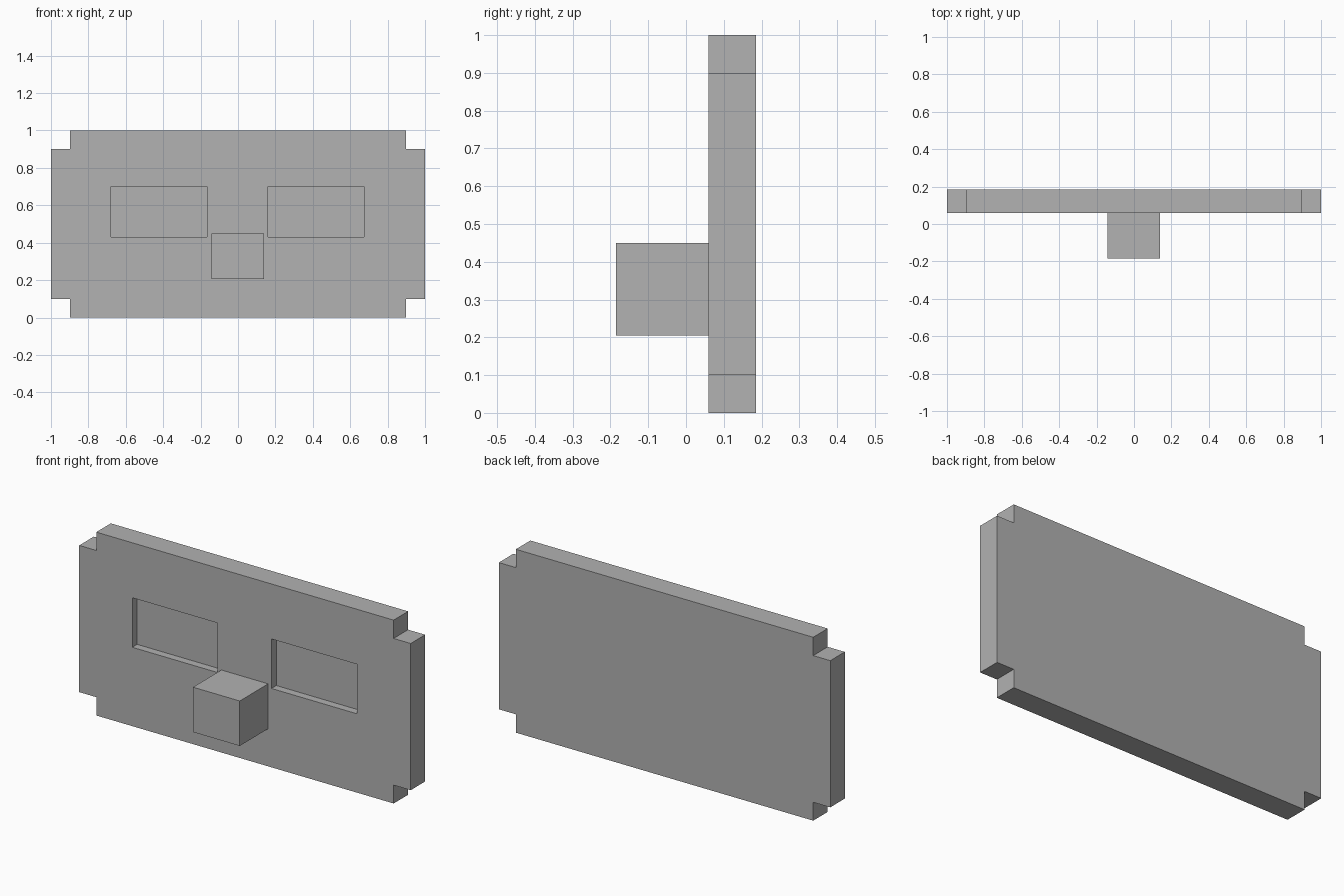
import bpy
import bmesh
from mathutils import Vector

default = bpy.data.objects.get("Cube")
if default:
    bpy.data.objects.remove(default, do_unlink=True)

# Single plain grey material
grey = bpy.data.materials.new("plain grey")
grey.use_nodes = True
colour = (0.445, 0.445, 0.445, 1)
grey.diffuse_color = colour
grey.node_tree.nodes["Principled BSDF"].inputs["Base Color"].default_value = colour

FRONT, BACK = 0.06, 0.185
RECESS = 0.042


def add_object(name, bm):
    bmesh.ops.recalc_face_normals(bm, faces=bm.faces)
    mesh = bpy.data.meshes.new(name)
    bm.to_mesh(mesh)
    bm.free()
    mesh.materials.append(grey)
    obj = bpy.data.objects.new(name, mesh)
    bpy.context.collection.objects.link(obj)
    return obj


def box(name, low, high):
    low, high = Vector(low), Vector(high)
    bm = bmesh.new()
    bmesh.ops.create_cube(bm, size=1)
    bmesh.ops.scale(bm, vec=high - low, verts=bm.verts)
    bmesh.ops.translate(bm, vec=(low + high) / 2, verts=bm.verts)
    return add_object(name, bm)


# Face plate: outline with a square notch at each corner, extruded to the back
W, N, H, C = 1.0, 0.897, 1.0, 0.1
right_half = [(N, 0), (N, C), (W, C), (W, H - C), (N, H - C), (N, H)]
outline = right_half + [(-x, z) for x, z in reversed(right_half)]
bm = bmesh.new()
face = bm.faces.new([bm.verts.new((x, FRONT, z)) for x, z in outline])
extruded = bmesh.ops.extrude_face_region(bm, geom=[face], use_keep_orig=True)["geom"]
bmesh.ops.translate(bm, vec=(0, BACK - FRONT, 0),
                    verts=[v for v in extruded if isinstance(v, bmesh.types.BMVert)])
plate = add_object("face_plate", bm)

# Shallow rectangular eye recesses
for side, x0, x1 in (("left", 0.16, 0.675), ("right", -0.68, -0.165)):
    cutter = box(side + "_eye_cutter", (x0, FRONT - 0.1, 0.43), (x1, FRONT + RECESS, 0.7))
    cutter.hide_render = True
    cutter.hide_viewport = True
    cutter.display_type = 'WIRE'
    cut = plate.modifiers.new(side + "_eye_recess", 'BOOLEAN')
    cut.operation = 'DIFFERENCE'
    cut.solver = 'EXACT'
    cut.object = cutter

# Block nose standing out from the plate
box("nose", (-0.142, -0.185, 0.205), (0.14, FRONT, 0.45))
